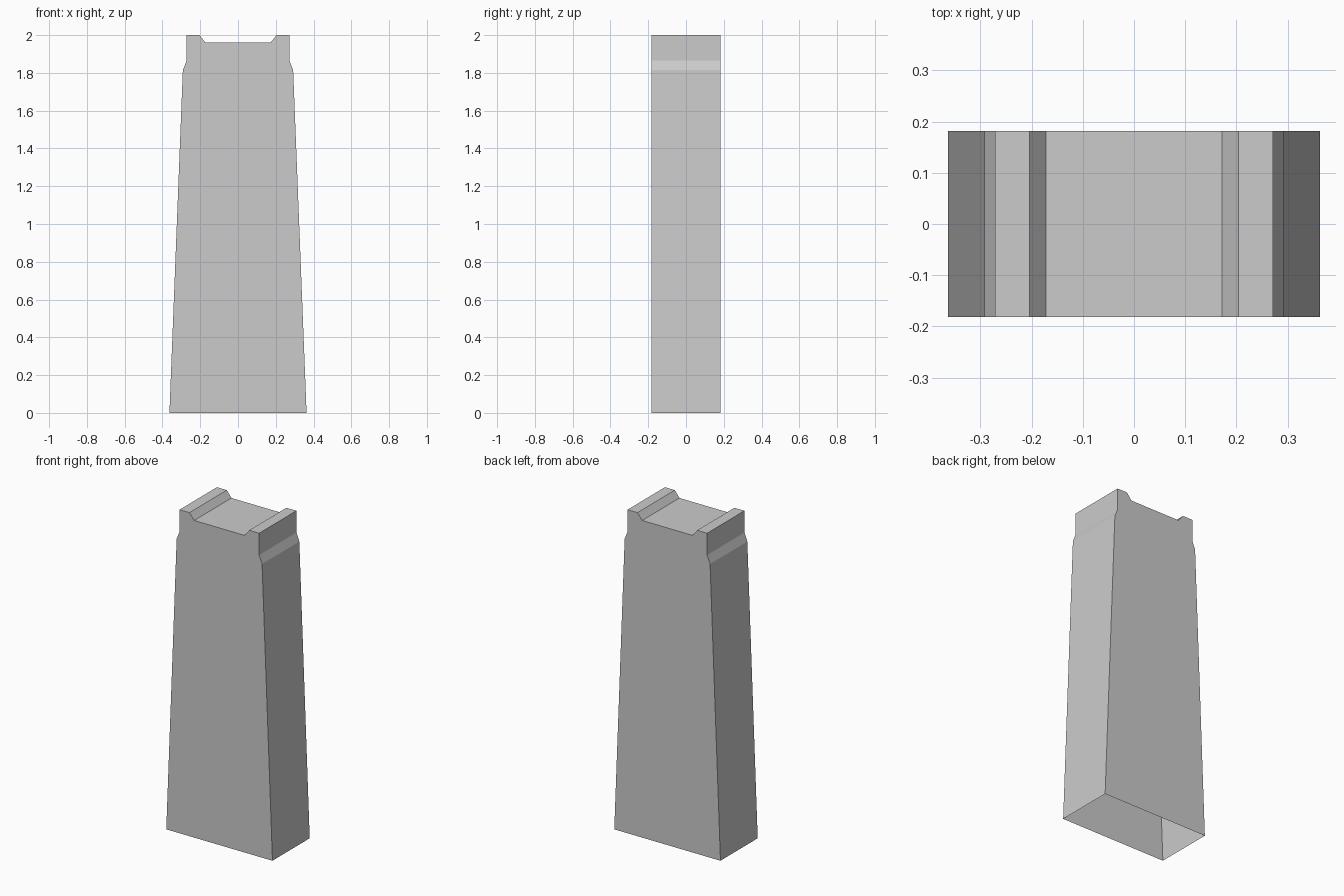
import bpy
import bmesh

if "Cube" in bpy.data.objects:
    bpy.data.objects.remove(bpy.data.objects["Cube"])

DEPTH = 0.182  # half thickness in y

# Right half of the front profile, from the foot up to the notch in the top
half = [(0.363, 0.0), (0.292, 1.815), (0.272, 1.865),
        (0.272, 2.0), (0.204, 2.0), (0.172, 1.96)]
profile = half + [(-x, z) for x, z in reversed(half)]

bm = bmesh.new()

# Front face, extruded back to form the tapered pillar
front = bm.faces.new([bm.verts.new((x, -DEPTH, z)) for x, z in profile])
back = bmesh.ops.extrude_face_region(bm, geom=[front], use_keep_orig=True)["geom"]
bmesh.ops.translate(bm, vec=(0, 2 * DEPTH, 0),
                    verts=[v for v in back if isinstance(v, bmesh.types.BMVert)])
bmesh.ops.recalc_face_normals(bm, faces=bm.faces)

# The underside is open
underside = [f for f in bm.faces if all(abs(v.co.z) < 1e-5 for v in f.verts)]
bmesh.ops.delete(bm, geom=underside, context='FACES_ONLY')

mesh = bpy.data.meshes.new("tapered_pillar")
bm.to_mesh(mesh)
bm.free()
bpy.context.collection.objects.link(bpy.data.objects.new("tapered_pillar", mesh))
